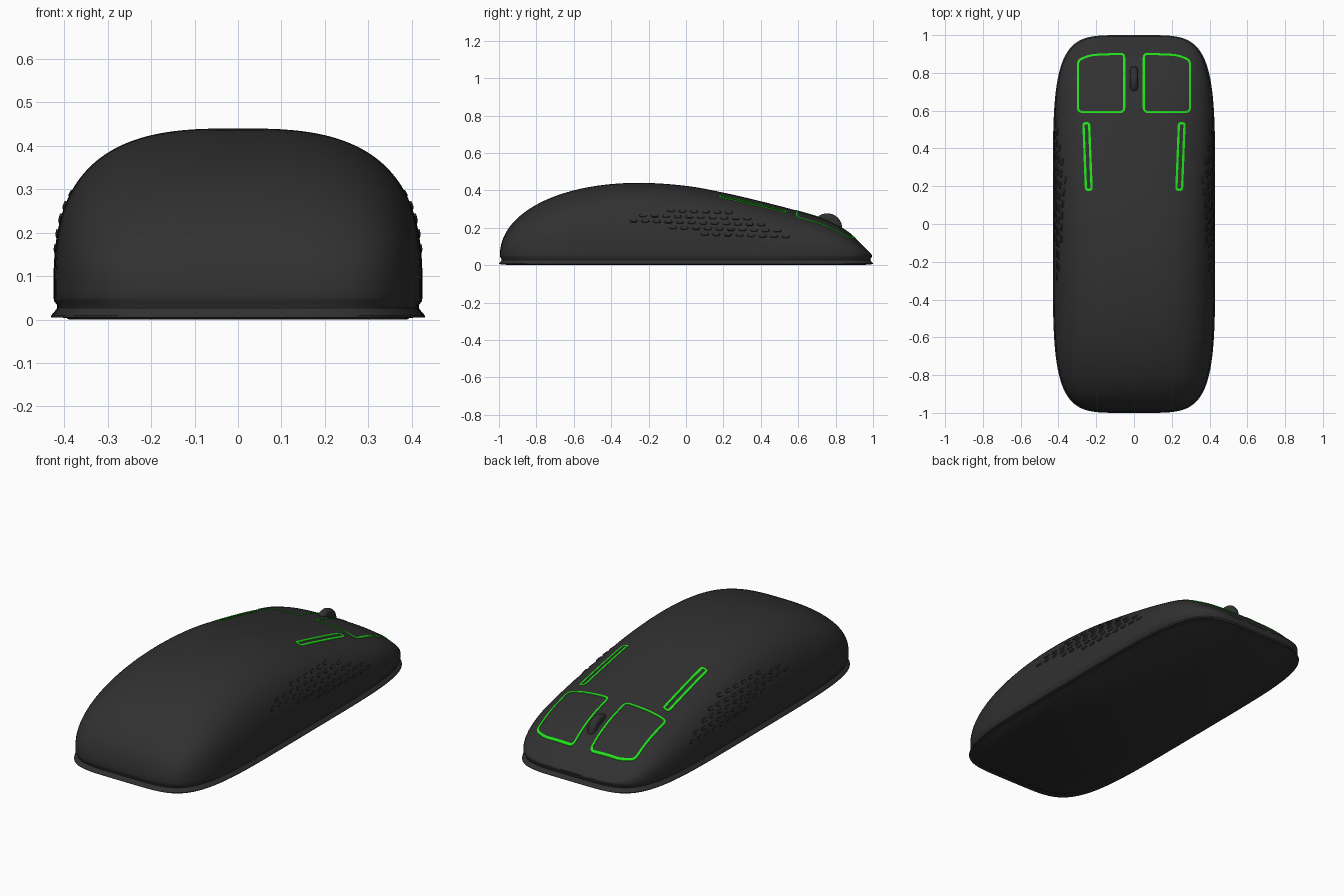
import bpy, bmesh, math
from mathutils import Vector

if "Cube" in bpy.data.objects:
    bpy.data.objects.remove(bpy.data.objects["Cube"])

W, L, ZB, N = 0.425, 0.995, 0.052, 2.9   # half width, half length, rim height, section exponent
FRONT = [(-0.5, 0.42), (-0.25, 0.44), (0, 0.424), (0.2, 0.388), (0.4, 0.342), (0.6, 0.29), (0.75, 0.243),
         (0.87, 0.178), (0.95, 0.105), (0.985, 0.07), (1, ZB), (1.01, 0.03)]


def material(name, rgb):
    m = bpy.data.materials.new(name)
    m.diffuse_color = (*rgb, 1)
    m.use_nodes = True
    m.node_tree.nodes["Principled BSDF"].inputs["Base Color"].default_value = m.diffuse_color
    return m


DARK = material("charcoal plastic", (0.03, 0.03, 0.03))
GREEN = material("bright green", (0.015, 0.75, 0.01))


def ridge(y):
    """Height of the centre line."""
    y = max(-1, min(1, y / L))
    if y < -0.25:
        v = (-0.25 - y) / 0.75
        return ZB + (0.44 - ZB) * max(0, 1 - v ** 2.1) ** (1 / 2.1)
    i = 1
    while i < len(FRONT) - 3 and y > FRONT[i + 1][0]:
        i += 1
    (x0, a), (x1, b), (x2, c), (x3, d) = FRONT[i - 1:i + 3]
    t, h = (y - x1) / (x2 - x1), x2 - x1
    m1, m2 = (c - a) / (x2 - x0) * h, (d - b) / (x3 - x1) * h
    if i == 1:
        m1 = 0
    return ((2 * t**3 - 3 * t**2 + 1) * b + (t**3 - 2 * t**2 + t) * m1
            + (3 * t**2 - 2 * t**3) * c + (t**3 - t**2) * m2)


def half_width(y):
    return W * max(1e-9, 1 - abs(y / L) ** 5) ** 0.2


def surf(x, y):
    """Height of the shell above a plan point."""
    u = min(1, abs(x) / half_width(y))
    return ZB + (ridge(y) - ZB) * (1 - u ** N) ** (1 / N)


def finish(bm, name, mat, angle=40):
    bmesh.ops.recalc_face_normals(bm, faces=bm.faces)
    me = bpy.data.meshes.new(name)
    bm.to_mesh(me)
    bm.free()
    me.materials.append(mat)
    ob = bpy.data.objects.new(name, me)
    bpy.context.collection.objects.link(ob)
    bpy.ops.object.select_all(action='DESELECT')
    ob.select_set(True)
    bpy.context.view_layer.objects.active = ob
    bpy.ops.object.shade_smooth_by_angle(angle=math.radians(angle))
    return ob


def bridge(bm, a, b):
    for i in range(len(a)):
        j = (i + 1) % len(a)
        bm.faces.new((a[i], a[j], b[j], b[i]))


# Shell: plan rings from the crown to the rim, then groove, base lip and underside
SEG, RINGS = 192, 48
plan = []
for k in range(SEG):
    c, s = math.cos(2 * math.pi * k / SEG), math.sin(2 * math.pi * k / SEG)
    d = (abs(c) ** 5 + abs(s) ** 5) ** 0.2
    plan.append((c / d, s / d))
bm = bmesh.new()
top = bm.verts.new((0, 0, surf(0, 0)))
prev = None
for i in range(1, RINGS + 1):
    r = 1 - (1 - i / RINGS) ** 2.5
    ring = []
    for px, py in plan:
        x, y = px * W * r, py * L * r
        ring.append(bm.verts.new((x, y, ZB if i == RINGS else surf(x, y))))
    if prev:
        bridge(bm, prev, ring)
    else:
        for k in range(SEG):
            bm.faces.new((top, ring[k], ring[(k + 1) % SEG]))
    prev = ring
for off, z in [(-0.002, 0.042), (-0.008, 0.034), (-0.009, 0.027), (-0.004, 0.02), (0.002, 0.013),
               (0.005, 0.009), (0.005, 0.005), (-0.03, 0.004), (-0.036, 0)]:
    ring = [bm.verts.new((px * (W + off), py * (L + off), z)) for px, py in plan]
    bridge(bm, prev, ring)
    prev = ring
bm.faces.new(prev)
finish(bm, "mouse_shell", DARK)


def rounded(corners, radius):
    """Dense anticlockwise outline of a polygon with rounded corners."""
    pts, n = [], len(corners)
    ends = []
    for i in range(n):
        p, a, b = (Vector(corners[j % n]) for j in (i, i - 1, i + 1))
        ends.append((p + (a - p).normalized() * radius, p, p + (b - p).normalized() * radius))
    for i in range(n):
        a, p, b = ends[i]
        for k in range(7):
            t = k / 6
            pts.append(a * (1 - t) ** 2 + p * 2 * t * (1 - t) + b * t * t)
        nxt = ends[(i + 1) % n][0]
        pts += [b.lerp(nxt, k / 12) for k in range(1, 12)]
    return pts


def frame(name, corners, radius, width, side):
    """Thin closed green line laid on the shell."""
    out = rounded(corners, radius)
    inner = []
    for i, p in enumerate(out):
        t = (out[(i + 1) % len(out)] - out[i - 1]).normalized()
        inner.append(p + Vector((-t.y, t.x)) * width)
    bm = bmesh.new()
    loops = [[bm.verts.new((side * p.x, p.y, surf(p.x, p.y) + h)) for p in line]
             for line, h in ((out, -0.003), (out, 0.0025), (inner, 0.0025), (inner, -0.003))]
    for i in range(4):
        bridge(bm, loops[i], loops[(i + 1) % 4])
    finish(bm, name, GREEN)


def grip(name, side):
    """Staggered rows of small raised pads on the flank."""
    bm = bmesh.new()
    rows = [(0.285, -0.08, 0.24), (0.255, -0.26, 0.36), (0.225, -0.28, 0.44),
            (0.195, -0.1, 0.5), (0.165, 0.1, 0.55)]
    for r, (z0, ya, yb) in enumerate(rows):
        y = ya + 0.03 * (r % 2)
        while y < yb:
            zc = z0 - 0.03 * (y - 0.1)
            loops = []
            for sc, lift in ((1, -0.002), (0.75, 0.004)):
                loop = []
                for dy, dz in ((-.024, 0), (-.016, -.008), (.016, -.008), (.024, 0), (.016, .008), (-.016, .008)):
                    yy, zz = y + dy * sc, zc + dz * sc
                    f = min(1, (zz - ZB) / (ridge(yy) - ZB))
                    x = half_width(yy) * (1 - f ** N) ** (1 / N)
                    loop.append(bm.verts.new((side * (x + lift), yy, zz + lift * 0.5)))
                loops.append(loop)
            bridge(bm, *loops)
            bm.faces.new(loops[1])
            y += 0.062
    finish(bm, name, DARK, 20)


for side, tag in ((1, "right"), (-1, "left")):
    frame(tag + "_button_outline",
          [(0.046, 0.588), (0.302, 0.588), (0.302, 0.872), (0.23, 0.9), (0.046, 0.908)], 0.03, 0.011, side)
    frame(tag + "_light_strip",
          [(0.218, 0.175), (0.26, 0.175), (0.274, 0.54), (0.232, 0.54)], 0.02, 0.012, side)
    grip(tag + "_grip_pads", side)

# Scroll wheel: rounded profile turned about the x axis
bm = bmesh.new()
prev = first = None
for x, r in ((-0.022, 0.055), (-0.02, 0.068), (-0.012, 0.077), (0, 0.08), (0.012, 0.077), (0.02, 0.068), (0.022, 0.055)):
    ring = [bm.verts.new((x, 0.755 + r * math.cos(a * math.pi / 24), 0.197 + r * math.sin(a * math.pi / 24)))
            for a in range(48)]
    if prev:
        bridge(bm, prev, ring)
    else:
        first = ring
    prev = ring
bm.faces.new(first)
bm.faces.new(prev)
finish(bm, "scroll_wheel", DARK)
